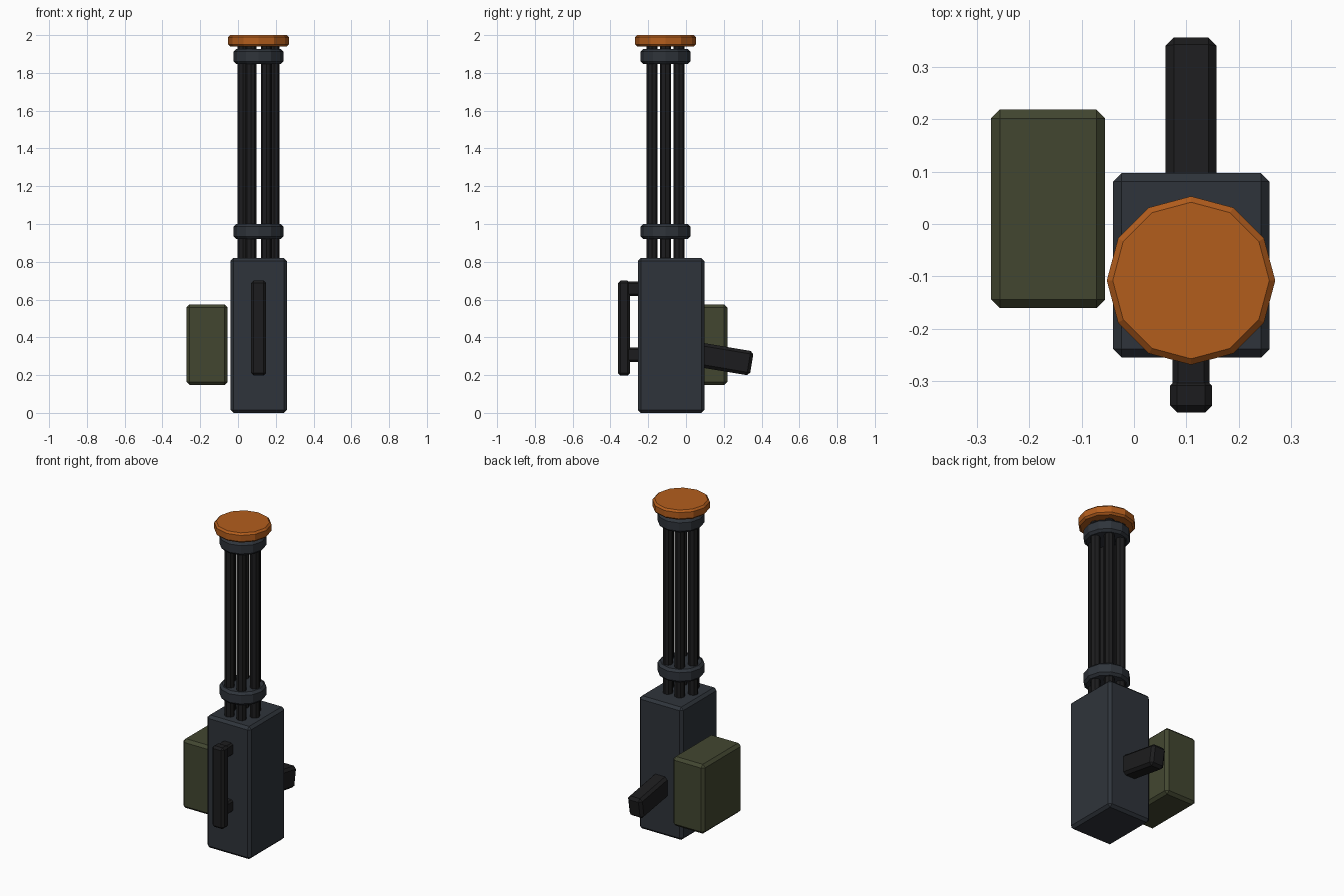
import bpy
from math import radians, cos, sin, pi

if "Cube" in bpy.data.objects:
    bpy.data.objects.remove(bpy.data.objects["Cube"])


def material(name, rgb):
    m = bpy.data.materials.new(name)
    m.diffuse_color = (*rgb, 1)
    m.use_nodes = True
    m.node_tree.nodes["Principled BSDF"].inputs["Base Color"].default_value = m.diffuse_color
    return m


steel = material("blue_grey_steel", (0.028, 0.034, 0.043))
black = material("black_metal", (0.012, 0.012, 0.013))
olive = material("olive_paint", (0.055, 0.062, 0.03))
orange = material("orange_cap", (0.45, 0.11, 0.012))


def finish(name, mat, chamfer):
    ob = bpy.context.object
    ob.name = name
    ob.data.materials.append(mat)
    if chamfer:
        b = ob.modifiers.new("chamfer", 'BEVEL')
        b.width, b.segments = chamfer, 1
        b.limit_method, b.angle_limit = 'ANGLE', radians(40)
    return ob


def box(name, xs, ys, zs, mat, chamfer, tilt=0):
    """Chamfered box from its (min, max) extents, optionally tilted about x."""
    spans = (xs, ys, zs)
    bpy.ops.mesh.primitive_cube_add(size=1, location=[(a + b) / 2 for a, b in spans])
    ob = bpy.context.object
    ob.scale = [b - a for a, b in spans]
    bpy.ops.object.transform_apply(location=False, rotation=False, scale=True)
    ob.rotation_euler.x = radians(tilt)
    return finish(name, mat, chamfer)


def cylinder(name, x, y, z0, z1, r, sides, mat, chamfer=0):
    bpy.ops.mesh.primitive_cylinder_add(vertices=sides, radius=r, depth=z1 - z0,
                                        location=(x, y, (z0 + z1) / 2))
    return finish(name, mat, chamfer)


# Main housing and the side ammunition box
box("housing", (-0.04, 0.259), (-0.255, 0.097), (0, 0.82), steel, 0.016)
box("ammo_box", (-0.273, -0.055), (-0.161, 0.219), (0.147, 0.575), olive, 0.017)

# Carry handle on the front: bar with two stand-offs
box("handle_bar", (0.069, 0.149), (-0.36, -0.296), (0.198, 0.70), black, 0.013)
for label, z0, z1 in (("upper", 0.62, 0.695), ("lower", 0.27, 0.345)):
    box("handle_post_" + label, (0.074, 0.144), (-0.345, -0.24), (z0, z1), black, 0.01)

# Tilted rear grip
box("rear_grip", (0.06, 0.158), (0.05, 0.35), (0.221, 0.351), black, 0.016, tilt=-9.5)

# Barrel cluster
CX, CY = 0.109, -0.108
for i in range(6):
    a = i * pi / 3
    cylinder(f"barrel_{i + 1}", CX + 0.082 * cos(a), CY + 0.082 * sin(a),
             0.80, 1.95, 0.029, 8, black)

# Clamp rings and end cap
cylinder("lower_ring", CX, CY, 0.92, 1.0, 0.132, 12, steel, 0.014)
cylinder("upper_ring", CX, CY, 1.847, 1.926, 0.132, 12, steel, 0.014)
cylinder("end_cap", CX, CY, 1.94, 2.0, 0.161, 12, orange, 0.011)
